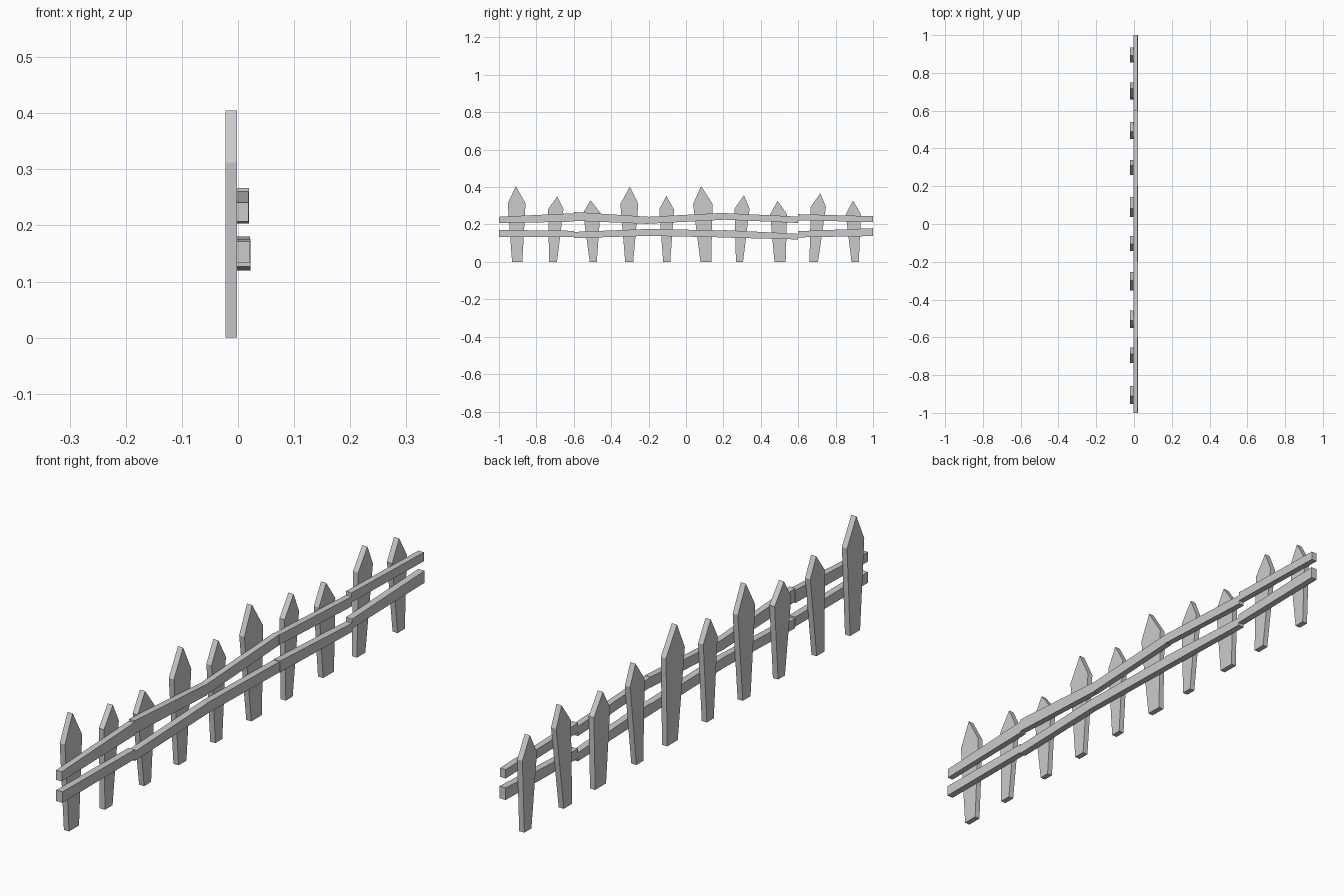
import bpy, bmesh


def prism(name, outline, x0, x1):
    """Extrude a (y, z) outline along x from x0 to x1."""
    bm = bmesh.new()
    face = bm.faces.new([bm.verts.new((x0, y, z)) for y, z in outline])
    ext = bmesh.ops.extrude_face_region(bm, geom=[face])
    verts = [g for g in ext["geom"] if isinstance(g, bmesh.types.BMVert)]
    bmesh.ops.translate(bm, verts=verts, vec=(x1 - x0, 0, 0))
    bmesh.ops.recalc_face_normals(bm, faces=bm.faces)
    mesh = bpy.data.meshes.new(name)
    bm.to_mesh(mesh)
    bm.free()
    obj = bpy.data.objects.new(name, mesh)
    bpy.context.collection.objects.link(obj)
    return obj


# Pickets: foot left/right y, shoulder left/right y, shoulder z, tip y, tip z
pickets = [
    (-.930, -.875, -.953, -.858, .312, -.910, .405),
    (-.732, -.690, -.737, -.655, .282, -.688, .350),
    (-.515, -.477, -.550, -.458, .262, -.510, .330),
    (-.325, -.282, -.351, -.255, .310, -.300, .402),
    (-.122, -.084, -.143, -.064, .280, -.105, .352),
    (.077, .135, .038, .142, .310, .081, .405),
    (.267, .305, .260, .340, .285, .310, .356),
    (.473, .533, .450, .540, .255, .490, .326),
    (.660, .706, .667, .748, .295, .718, .366),
    (.885, .924, .854, .935, .255, .893, .328),
]
for i, (f0, f1, s0, s1, sz, ty, tz) in enumerate(pickets):
    prism(f"picket_{i + 1}", [(f0, 0), (f1, 0), (s1, sz), (ty, tz), (s0, sz)],
          -.022, -.002)

# Rails: five planks each, with bottom/top z at the start and at the end
rails = {
    "upper_rail": (.019, [(.207, .241, .215, .260), (.220, .267, .203, .241),
                          (.204, .241, .225, .262), (.226, .261, .208, .242),
                          (.222, .255, .213, .244)]),
    "lower_rail": (.021, [(.133, .171, .133, .166), (.127, .160, .139, .176),
                          (.139, .176, .131, .168), (.130, .170, .120, .150),
                          (.131, .164, .138, .180)]),
}
for name, (front, planks) in rails.items():
    for i, (b0, t0, b1, t1) in enumerate(planks):
        y0 = -1 + .4 * i
        y1 = y0 + .4
        shift = .001 * (i % 2)
        prism(f"{name}_{i + 1}", [(y0, b0), (y1, b1), (y1, t1), (y0, t0)],
              -.003 + shift, front + shift)
